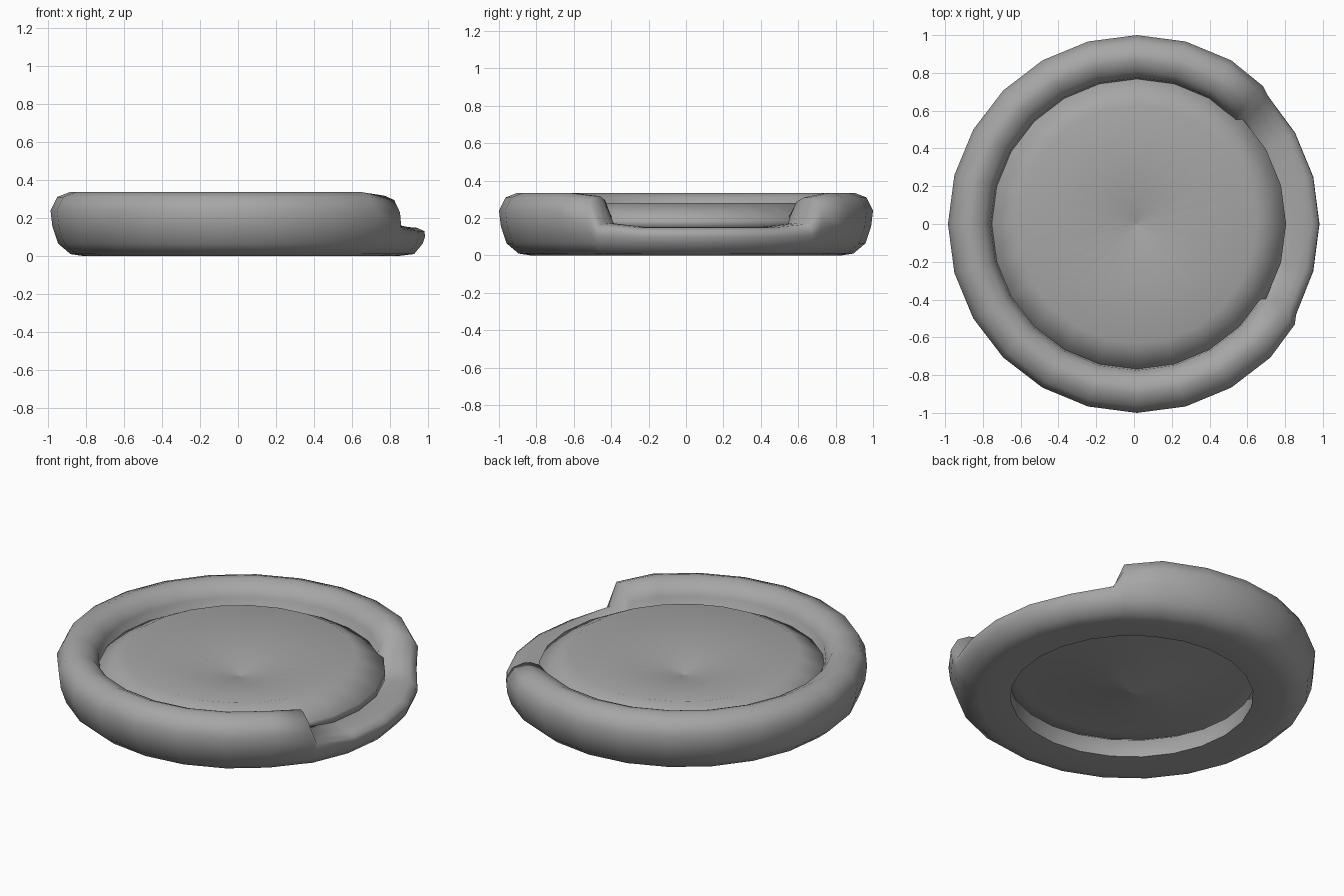
import bpy, bmesh
from math import cos, sin, radians

if "Cube" in bpy.data.objects:
    bpy.data.objects.remove(bpy.data.objects["Cube"])

CX = 0.015  # ring centre offset so the whole model is centred

# Ring cross-sections (radius, height): full height and lowered entrance
HIGH = [(0.66, 0.01), (0.67, 0.12), (0.765, 0.185), (0.775, 0.26), (0.81, 0.31),
        (0.865, 0.335), (0.90, 0.335), (0.965, 0.31), (1.0, 0.24), (0.99, 0.155),
        (0.96, 0.065), (0.895, 0.01), (0.83, 0.0)]
LOW = [(0.66, 0.01), (0.67, 0.08), (0.73, 0.12), (0.765, 0.14), (0.785, 0.15),
       (0.83, 0.152), (0.88, 0.152), (0.925, 0.148), (0.965, 0.13), (0.967, 0.10),
       (0.955, 0.065), (0.91, 0.01), (0.83, 0.0)]

# Cushion profile: dished top, rounded rim, underside
CUSHION = [(0.63, 0.28), (0.79, 0.195), (0.785, 0.145), (0.63, 0.15)]
TOP_CENTRE, BOTTOM_CENTRE = 0.146, 0.03

# (angle, height share, radius share) of the full section
columns = [(a, 0.0, 0.0) for a in (-15, 0, 15, 30)]
columns += [(44, 0.12, 0.12), (47.5, 0.86, 0.7)]
columns += [(a, 1.0, 1.0) for a in range(60, 316, 15)]
columns += [(327.5, 0.9, 0.75), (330.5, 0.12, 0.12)]

fabric = bpy.data.materials.new("grey_fabric")
fabric.diffuse_color = (0.38, 0.38, 0.38, 1)
fabric.use_nodes = True
fabric.node_tree.nodes["Principled BSDF"].inputs["Base Color"].default_value = fabric.diffuse_color


def make_object(name, bm, angle):
    bmesh.ops.recalc_face_normals(bm, faces=bm.faces)
    mesh = bpy.data.meshes.new(name)
    bm.to_mesh(mesh)
    bm.free()
    mesh.materials.append(fabric)
    ob = bpy.data.objects.new(name, mesh)
    bpy.context.collection.objects.link(ob)
    bpy.ops.object.select_all(action='DESELECT')
    ob.select_set(True)
    bpy.context.view_layer.objects.active = ob
    bpy.ops.object.shade_smooth_by_angle(angle=radians(angle))


def point(bm, r, deg, z):
    a = radians(deg)
    return bm.verts.new((CX + r * cos(a), r * sin(a), z))


# Padded ring with lowered entrance
bm = bmesh.new()
rings = []
for deg, wz, wr in columns:
    rings.append([point(bm, lr + (hr - lr) * wr, deg, lz + (hz - lz) * wz)
                  for (hr, hz), (lr, lz) in zip(HIGH, LOW)])
n = len(HIGH)
for i, ring in enumerate(rings):
    nxt = rings[(i + 1) % len(rings)]
    for j in range(n):
        k = (j + 1) % n
        bm.faces.new((ring[j], nxt[j], nxt[k], ring[k]))
make_object("padded_ring", bm, 89)

# Cushion sagging to the middle; each wedge has its own pole for a crisp dimple
bm = bmesh.new()
spokes = [[point(bm, r, d, z) for r, z in CUSHION] for d in range(0, 360, 15)]
for i, a in enumerate(spokes):
    b = spokes[(i + 1) % len(spokes)]
    bm.faces.new((point(bm, 0, 0, TOP_CENTRE), a[0], b[0]))
    bm.faces.new((point(bm, 0, 0, BOTTOM_CENTRE), b[-1], a[-1]))
    for j in range(len(CUSHION) - 1):
        bm.faces.new((a[j], a[j + 1], b[j + 1], b[j]))
make_object("cushion", bm, 100)
